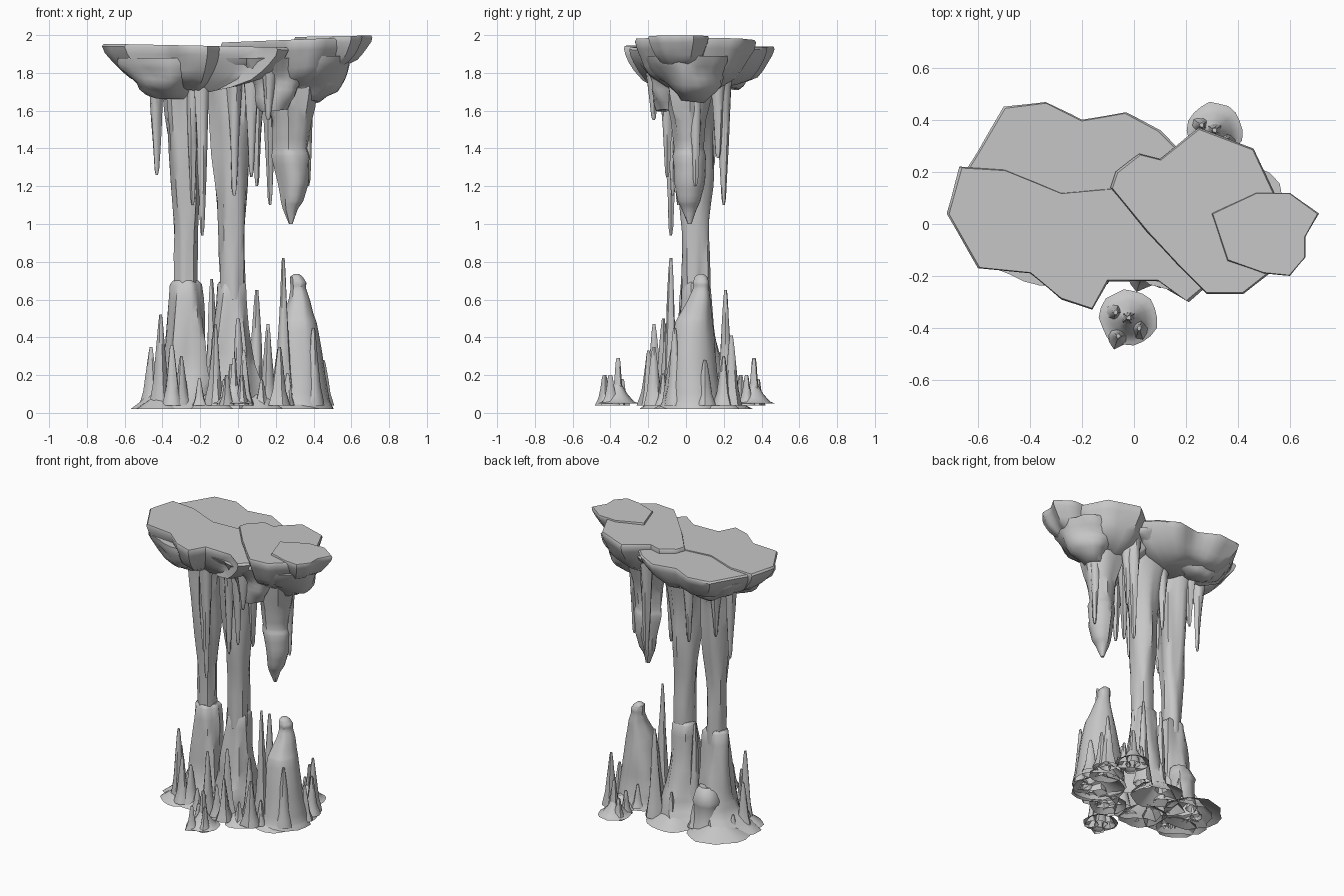
import bpy, bmesh, math, random
from mathutils import Vector, noise

random.seed(4)
cube = bpy.data.objects.get("Cube")
if cube:
    bpy.data.objects.remove(cube, do_unlink=True)

# Single stone colour
stone = bpy.data.materials.new("grey_stone")
stone.use_nodes = True
grey = (.57, .57, .57, 1)
stone.diffuse_color = grey
stone.node_tree.nodes["Principled BSDF"].inputs["Base Color"].default_value = grey


def skin(name, rings, cap_start, cap_end, angle):
    """Bridge a stack of equal rings into one object."""
    bm = bmesh.new()
    loops = [[bm.verts.new(p) for p in ring] for ring in rings]
    count = len(loops[0])
    for low, high in zip(loops, loops[1:]):
        for i in range(count):
            j = (i + 1) % count
            bm.faces.new((low[i], low[j], high[j], high[i]))
    if cap_start:
        bm.faces.new(loops[0])
    if cap_end:
        bm.faces.new(loops[-1])
    bmesh.ops.recalc_face_normals(bm, faces=bm.faces)
    mesh = bpy.data.meshes.new(name)
    bm.to_mesh(mesh)
    bm.free()
    mesh.materials.append(stone)
    obj = bpy.data.objects.new(name, mesh)
    bpy.context.collection.objects.link(obj)
    bpy.ops.object.select_all(action='DESELECT')
    obj.select_set(True)
    bpy.context.view_layer.objects.active = obj
    bpy.ops.object.shade_smooth_by_angle(angle=math.radians(angle))


def drip(name, sections, sides=16, rough=.2, steps=3):
    """Round rippled form through sections of (x, y, z, radius)."""
    seed = random.uniform(0, 50)
    dense = []
    for a, b in zip(sections, sections[1:]):
        for s in range(steps):
            dense.append([u + (v - u) * s / steps for u, v in zip(a, b)])
    dense.append(sections[-1])
    rings = []
    for x, y, z, radius in dense:
        ring = []
        for i in range(sides):
            t = math.tau * i / sides
            c, s = math.cos(t), math.sin(t)
            # Slow noise along the height gives vertical flutes
            wave = noise.noise(Vector((c * 1.8 + seed, s * 1.8, z * 2.5)))
            r = radius * (1 + rough * 1.6 * wave)
            ring.append((x + c * r, y + s * r, z))
        rings.append(ring)
    skin(name, rings, False, True, 45)


def slab(name, outline, top, depth, center, tilt):
    """Flat-topped rock plate whose underside tapers to its center."""
    points = []
    for i, a in enumerate(outline):
        b = outline[(i + 1) % len(outline)]
        points += [Vector(a).lerp(Vector(b), k / 3) for k in range(3)]
    mid = Vector(center)
    rings = []
    for scale, drop in ((.98, 0), (1, .06), (.97, .22), (.89, .42), (.8, .62),
                        (.68, .82), (.45, 1)):
        ring = []
        for p in points:
            q = mid + (p - mid) * scale
            lump = noise.noise(Vector((q.x, q.y, drop * depth)) * 7) * drop * .06
            q += (p - mid).normalized() * lump
            ring.append((q.x, q.y, top + tilt * (q.x - mid.x) - depth * drop + lump * .7))
        rings.append(ring)
    skin(name, rings, True, True, 45)


def belly(name, x, y, rx, ry, top, bottom):
    """Lumpy bowl hanging under the plates."""
    rings = []
    for k in range(9):
        fall = k / 8
        scale = 1 - .7 * fall ** 1.6
        ring = []
        for i in range(28):
            t = math.tau * i / 28
            p = Vector((x + rx * scale * math.cos(t), y + ry * scale * math.sin(t),
                        top + (bottom - top) * fall))
            lump = noise.noise(p * 6) + .4 * noise.noise(p * 13)
            push = Vector((math.cos(t), math.sin(t), -.5 * fall))
            ring.append(p + push * lump * .055)
        rings.append(ring)
    skin(name, rings, True, True, 50)


# Canopy: overlapping flat plates
slab("canopy_back_left",
     [(-.68, .15), (-.6, .28), (-.5, .45), (-.34, .47), (-.2, .4), (-.03, .43),
      (.1, .36), (.2, .26), (.1, 0), (-.3, -.05)], 1.938, .2, (-.25, .18), -.01)
slab("canopy_front_left",
     [(-.72, .04), (-.67, .22), (-.5, .21), (-.28, .12), (-.05, .14), (.1, 0),
      (.27, -.25), (.21, -.3), (.1, -.22), (-.1, -.22), (-.16, -.33), (-.28, -.29),
      (-.4, -.19), (-.6, -.17)], 1.945, .22, (-.25, -.03), -.02)
slab("canopy_right",
     [(-.09, .14), (-.07, .2), (.02, .27), (.1, .25), (.25, .37), (.46, .29),
      (.54, .12), (.56, -.16), (.42, -.27), (.28, -.27), (.18, -.17), (.05, -.03)],
     1.975, .25, (.27, .03), .04)
slab("canopy_right_tip",
     [(.3, .04), (.47, .12), (.6, .12), (.71, .04), (.66, -.05), (.66, -.13),
      (.6, -.2), (.5, -.19), (.36, -.14)], 1.993, .16, (.45, -.02), .02)

# Lumpy masses below the plates
belly("left_belly", -.36, -.02, .28, .2, 1.88, 1.66)
belly("back_left_belly", -.3, .22, .28, .18, 1.88, 1.72)
belly("middle_belly", -.06, -.04, .24, .17, 1.88, 1.73)
belly("back_middle_belly", .02, .24, .18, .12, 1.88, 1.78)
belly("right_belly", .35, .02, .27, .22, 1.89, 1.65)
belly("front_right_belly", .2, -.09, .19, .15, 1.88, 1.61)

# Columns: upper shaft, collared lower shaft and flared foot
for name, x, foot, girth in (("left", -.275, .22, 1), ("middle", -.03, .22, 1.12)):
    y = .05
    drip(name + "_column_shaft",
         [(x, y, .6, .06 * girth), (x, y, .95, .064 * girth), (x, y, 1.2, .08 * girth),
          (x, y, 1.45, .09 * girth), (x, y, 1.65, .105 * girth), (x, y, 1.87, .15)], 20)
    drip(name + "_column_base",
         [(x - .04, y, .02, foot), (x - .03, y, .06, foot * .85),
          (x, y, .14, .15), (x, y, .25, .12), (x, y, .45, .095), (x, y, .68, .075),
          (x, y, .7, .06)], 20, .22)

# Lone stalagmite and the stalactite above it
drip("large_stalagmite",
     [(.32, .03, .02, .18), (.32, .03, .06, .16), (.32, .03, .2, .135),
      (.32, .035, .32, .12), (.32, .04, .48, .095), (.32, .05, .52, .082),
      (.325, .07, .6, .058), (.32, .08, .66, .042), (.32, .08, .69, .044),
      (.31, .08, .72, .034), (.31, .08, .735, .015)], 20, .12)
drip("large_stalactite",
     [(.29, .02, 1.75, .14), (.29, .02, 1.55, .095), (.285, .02, 1.4, .08),
      (.29, .02, 1.36, .09), (.3, .02, 1.22, .078), (.29, .02, 1.12, .058),
      (.28, .02, 1.08, .04), (.28, .02, 1, .01)], 14, .25)

# Stump behind the left column
drip("stump", [(-.27, .15, .03, .11), (-.27, .15, .1, .09), (-.27, .15, .2, .085),
               (-.27, .15, .23, .095), (-.26, .14, .3, .07), (-.26, .14, .32, .05)],
     8, .06, 1)

# Ground skirts tying the feet together
for x, y, r in ((-.36, .15, .2), (-.14, -.08, .15), (-.04, .19, .17), (.3, 0, .17),
                (.38, .18, .11), (.12, -.12, .12), (-.4, -.06, .13)):
    drip("ground_skirt", [(x, y, .02, r), (x, y, .04, r * .8), (x, y, .07, r * .5),
                          (x, y, .1, r * .2)], 18, .12, 2)


def stalagmite(x, y, top, width=.036, blunt=.2):
    h = top - .04
    drip("thin_stalagmite",
         [(x, y, .04, width * 1.6), (x, y, .04 + h * .25, width),
          (x, y, .04 + h * .6, width * .65), (x, y, .04 + h * .9, width * (blunt + .15)),
          (x, y, top, width * blunt)], 10, .25, 2)


def stalactite(x, y, tip, width=.03):
    h = 1.84 - tip
    drip("thin_stalactite",
         [(x, y, 1.84, width * 1.5), (x, y, tip + h * .6, width),
          (x, y, tip + h * .3, width * .65), (x, y, tip + h * .05, width * .4),
          (x, y, tip, width * .2)], 10, .25, 2)


# Tall thin stalagmites
for spot in ((-.41, -.08, .52), (-.46, .02, .35), (-.35, -.12, .36), (-.14, .1, .71),
             (-.12, -.17, .47), (0, -.12, .5), (.03, -.2, .33), (.1, .21, .65),
             (.16, -.1, .47), (.24, -.08, .82), (.22, -.17, .35), (.42, .24, .41),
             (.45, .1, .28), (.44, .2, .3), (.4, -.06, .45), (-.3, -.1, .3)):
    stalagmite(*spot)

# Low stalagmites scattered around the feet
for i in range(16):
    t = math.tau * i / 16
    stalagmite(.43 * math.cos(t) - .04, .2 * math.sin(t) + .02,
               random.uniform(.12, .26), .026)

# Thin stalactites
for spot in ((-.43, .12, 1.26), (-.19, -.08, .94), (-.24, -.04, 1.1), (-.02, -.07, 1.15),
             (.1, .02, 1.2), (.17, .2, 1.1), (.07, -.1, 1.25), (.16, -.17, 1.55),
             (.2, .17, 1.35), (-.12, .14, 1.3), (-.34, .15, 1.4), (.37, .05, 1.2)):
    stalactite(*spot)

# Two detached mounds, each with a cluster of short blunt spikes
for side, mx, my in (("front", -.02, -.36), ("back", .31, .36)):
    drip(side + "_mound", [(mx, my, .05, .11), (mx, my, .06, .085), (mx, my, .1, .05),
                           (mx, my, .15, .02)], 18, .08, 2)
    for dx, dy, top in ((0, 0, .29), (.04, -.04, .2), (-.04, -.07, .2), (-.05, .02, .18)):
        stalagmite(mx + dx, my + dy, top, .028, .3)
